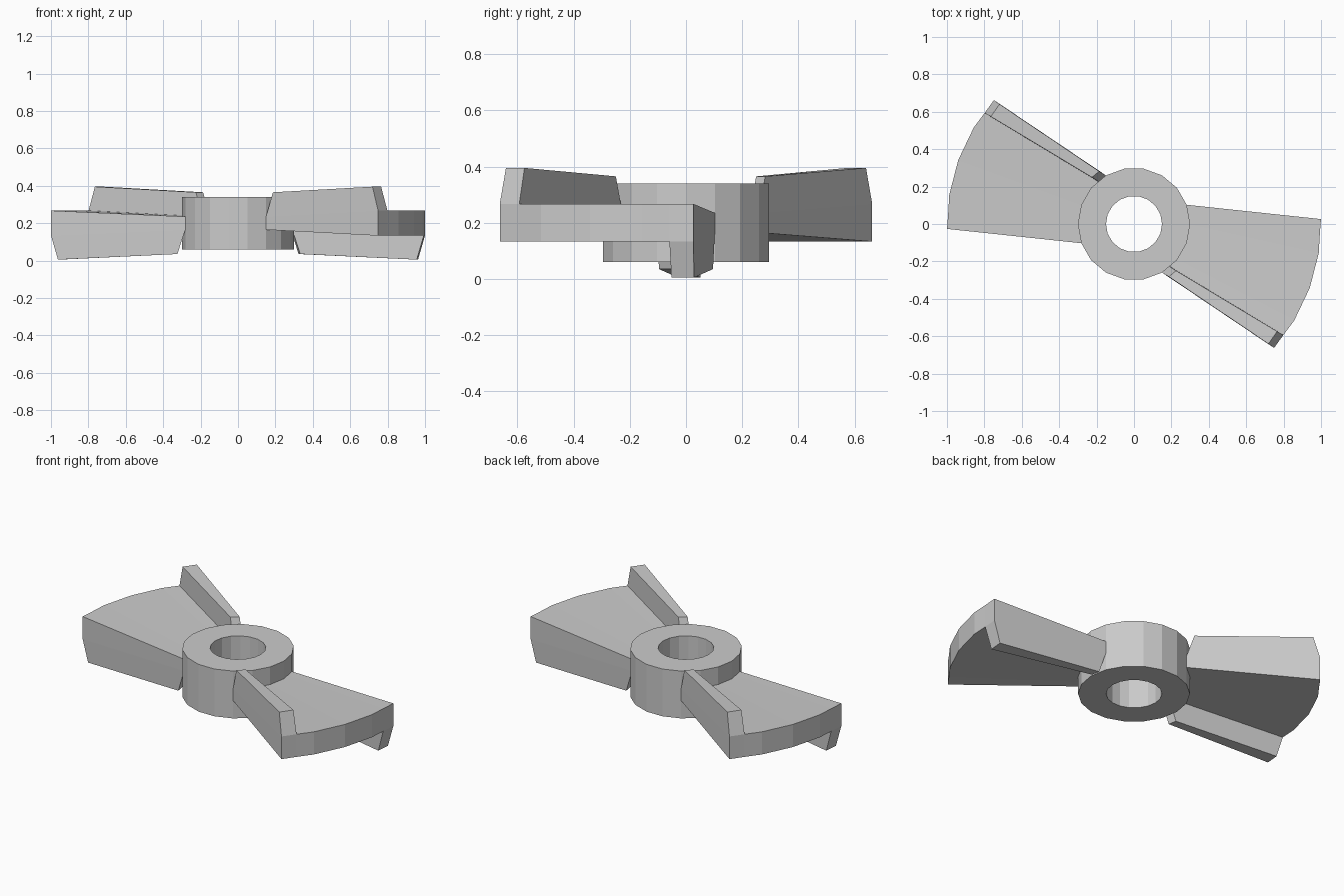
import bpy, bmesh, math
from mathutils import Matrix

cube = bpy.data.objects.get("Cube")
if cube:
    bpy.data.objects.remove(cube, do_unlink=True)

grey = bpy.data.materials.new("plain grey")
grey.use_nodes = True
grey.diffuse_color = (0.6, 0.6, 0.6, 1)
grey.node_tree.nodes["Principled BSDF"].inputs["Base Color"].default_value = (0.6, 0.6, 0.6, 1)

MID_Z = 0.2


def finish(name, bm, matrix=Matrix()):
    bmesh.ops.recalc_face_normals(bm, faces=bm.faces)
    mesh = bpy.data.meshes.new(name)
    bm.to_mesh(mesh)
    bm.free()
    mesh.materials.append(grey)
    obj = bpy.data.objects.new(name, mesh)
    obj.matrix_world = matrix
    bpy.context.collection.objects.link(obj)


def build_hub(outer=0.3, inner=0.15, low=0.06, high=0.34, sides=18):
    bm = bmesh.new()
    profile = [(outer, low), (outer, high), (inner, high), (inner, low)]
    rings = []
    for i in range(sides):
        a = math.tau * i / sides
        rings.append([bm.verts.new((r * math.cos(a), r * math.sin(a), z)) for r, z in profile])
    for i in range(sides):
        p, q = rings[i], rings[(i + 1) % sides]
        for k in range(4):
            n = (k + 1) % 4
            bm.faces.new((p[k], q[k], q[n], p[n]))
    finish("hub", bm)


def polar(radius, degrees):
    a = math.radians(degrees)
    return radius * math.cos(a), radius * math.sin(a)


def section(bm, edge, lip_root, lip_out, lip_in, arc, h, lip_h):
    # Half of the Z-shaped section; the other half is it turned about the blade axis
    half = [(*edge, -h), (*edge, h), (*lip_out, lip_h), (*lip_in, lip_h), (*lip_root, h)]
    half += [(*p, h) for p in arc] + [(lip_root[0], -lip_root[1], h)]
    loop = half + [(x, -y, -z) for x, y, z in half]
    return [bm.verts.new(p) for p in loop]


def build_blade(name, degrees):
    bm = bmesh.new()
    root = section(bm, polar(0.3, -40), polar(0.295, -30), polar(0.338, -36.5),
                   polar(0.336, -28), [polar(0.285, a) for a in (-20, 0, 20)], 0.035, 0.165)
    tip = section(bm, polar(1, -21.5), polar(0.995, -16.6), polar(0.963, -21.7),
                  polar(0.957, -16.9), [polar(1, a) for a in (-11, 0, 11)], 0.067, 0.195)
    count = len(root)
    for i in range(count):
        n = (i + 1) % count
        bm.faces.new((root[i], root[n], tip[n], tip[i]))
    # End caps: plate strip plus the leaning ends of both lips
    top = [1, 4, 5, 6, 7, 8, 9]
    bottom = [0, 17, 16, 15, 14, 13, 10]
    for loop in (root, tip):
        for i in range(len(top) - 1):
            bm.faces.new([loop[k] for k in (top[i], top[i + 1], bottom[i + 1], bottom[i])])
        bm.faces.new(loop[1:5])
        bm.faces.new(loop[10:14])
    turn = Matrix.Rotation(math.radians(degrees), 4, 'Z')
    finish(name, bm, Matrix.Translation((0, 0, MID_Z)) @ turn)


build_hub()
build_blade("left_blade", -20)
build_blade("right_blade", 160)
